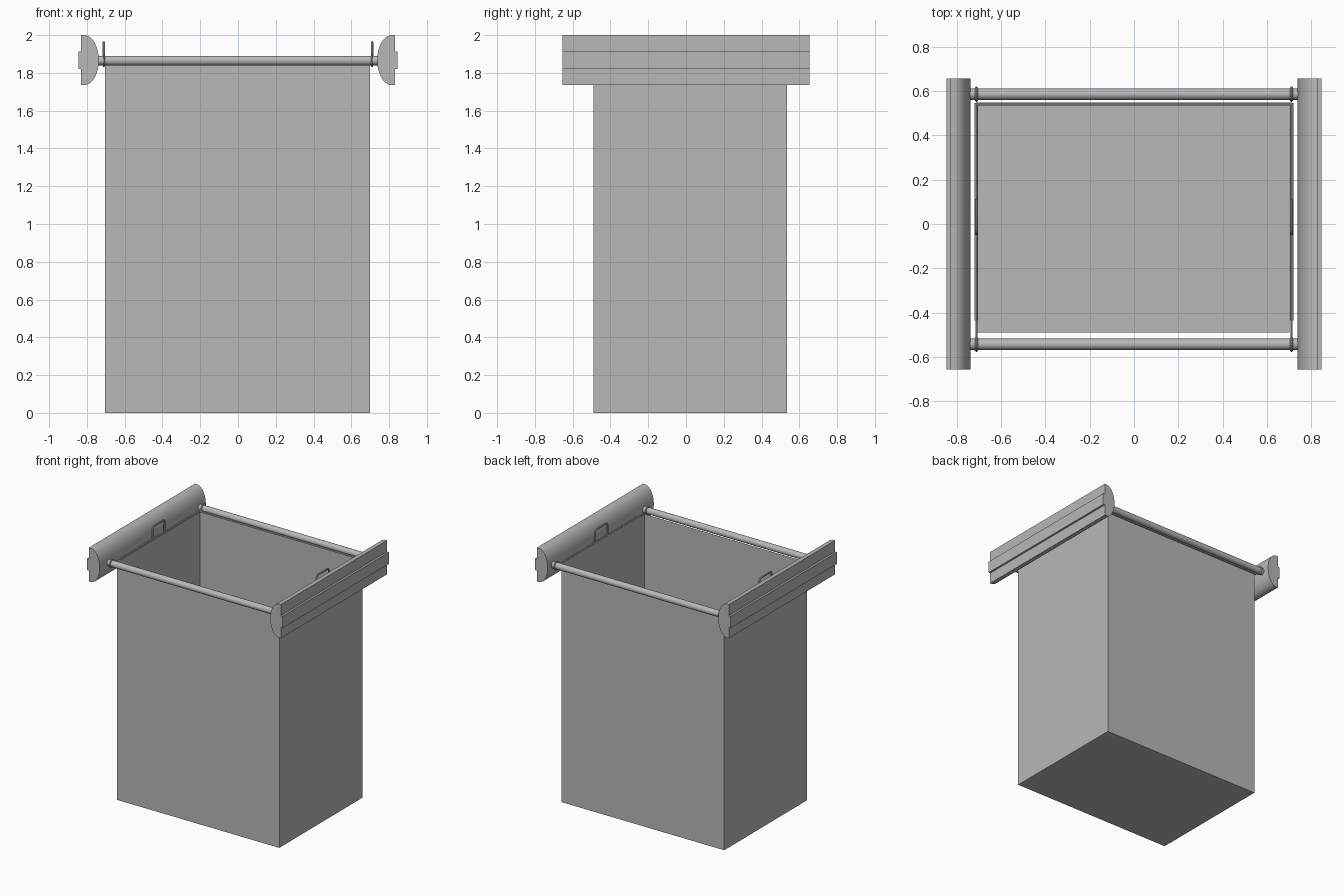
import bpy, bmesh, math

if "Cube" in bpy.data.objects:
    bpy.data.objects.remove(bpy.data.objects["Cube"])

grey = bpy.data.materials.new("plain_grey")
grey.diffuse_color = (0.48, 0.48, 0.48, 1)
grey.use_nodes = True
grey.node_tree.nodes["Principled BSDF"].inputs["Base Color"].default_value = grey.diffuse_color


def finish(ob, name, smooth=True):
    ob.name = name
    ob.data.materials.append(grey)
    if smooth:
        bpy.ops.object.select_all(action='DESELECT')
        ob.select_set(True)
        bpy.context.view_layer.objects.active = ob
        bpy.ops.object.shade_smooth_by_angle(angle=math.radians(40))
    return ob


def from_bmesh(bm, name, smooth=True):
    bmesh.ops.recalc_face_normals(bm, faces=bm.faces)
    me = bpy.data.meshes.new(name)
    bm.to_mesh(me)
    bm.free()
    ob = bpy.data.objects.new(name, me)
    bpy.context.collection.objects.link(ob)
    return finish(ob, name, smooth)


def box(name, lo, hi, open_top=False):
    bm = bmesh.new()
    bmesh.ops.create_cube(bm, size=1)
    for v in bm.verts:
        v.co = [(a + b) / 2 + c * (b - a) for a, b, c in zip(lo, hi, v.co)]
    if open_top:
        bm.normal_update()
        top = [f for f in bm.faces if f.normal.z > 0.9]
        bmesh.ops.delete(bm, geom=top, context='FACES_ONLY')
    return from_bmesh(bm, name, False)


def wire(name, pts, radius):
    cu = bpy.data.curves.new(name, 'CURVE')
    cu.dimensions = '3D'
    cu.bevel_depth = radius
    cu.bevel_resolution = 2
    cu.use_fill_caps = True
    sp = cu.splines.new('POLY')
    sp.points.add(len(pts) - 1)
    for p, co in zip(sp.points, pts):
        p.co = (*co, 1)
    ob = bpy.data.objects.new(name, cu)
    bpy.context.collection.objects.link(ob)
    bpy.ops.object.select_all(action='DESELECT')
    ob.select_set(True)
    bpy.context.view_layer.objects.active = ob
    bpy.ops.object.convert(target='MESH')
    return finish(bpy.context.view_layer.objects.active, name)


def end_rail(name, s):
    # D-shaped profile, round side towards the middle, extruded along y
    bm = bmesh.new()
    prof = [(0.83, 1.735), (0.83, 2.0)]
    for i in range(25):
        a = math.pi / 2 - math.pi * i / 24
        prof.append((0.815 - 0.078 * math.cos(a), 1.8675 + 0.1325 * math.sin(a)))
    f = bm.faces.new([bm.verts.new((s * x, -0.655, z)) for x, z in prof])
    r = bmesh.ops.extrude_face_region(bm, geom=[f])
    for v in r['geom']:
        if isinstance(v, bmesh.types.BMVert):
            v.co.y = 0.655
    return from_bmesh(bm, name)


# open-topped bag, thin sheet walls
box("bag", (-0.705, -0.49, 0), (0.70, 0.535, 1.86), open_top=True)

# long carrying rods
RODS = {"front": -0.542, "back": 0.585}
for label, y in RODS.items():
    bpy.ops.mesh.primitive_cylinder_add(vertices=32, radius=0.025, depth=1.49,
                                        location=(0, y, 1.865),
                                        rotation=(0, math.pi / 2, 0))
    finish(bpy.context.object, label + "_rod")

# back bar of the rim frame
wire("rim_back", [(-0.713, 0.54, 1.86), (0.713, 0.54, 1.86)], 0.007)

for side, s in (("left", -1), ("right", 1)):
    x = s * 0.71
    # half-round end rail with a flat mounting strip outside
    end_rail(side + "_end_rail", s)
    xs = sorted((s * 0.82, s * 0.845))
    box(side + "_rail_strip", (xs[0], -0.655, 1.82), (xs[1], 0.655, 1.912))
    # rim side bar, thicker behind and thin at the front hook
    wire(side + "_rim_bar", [(x, -0.435, 1.86), (x, 0.545, 1.86)], 0.008)
    wire(side + "_hook_stem", [(x, -0.515, 1.86), (x, -0.435, 1.86)], 0.005)
    # rings around the rods
    for label, y in RODS.items():
        bpy.ops.mesh.primitive_torus_add(major_segments=32, minor_segments=8,
                                         major_radius=0.029, minor_radius=0.006,
                                         location=(x, y, 1.865),
                                         rotation=(0, math.pi / 2, 0))
        finish(bpy.context.object, f"{side}_{label}_ring")
    # small raised handle loop
    wire(side + "_handle", [(x, -0.043, 1.86), (x, -0.043, 1.945), (x, -0.036, 1.957),
                            (x, -0.025, 1.961), (x, 0.09, 1.961), (x, 0.101, 1.957),
                            (x, 0.108, 1.945), (x, 0.108, 1.86)], 0.007)
